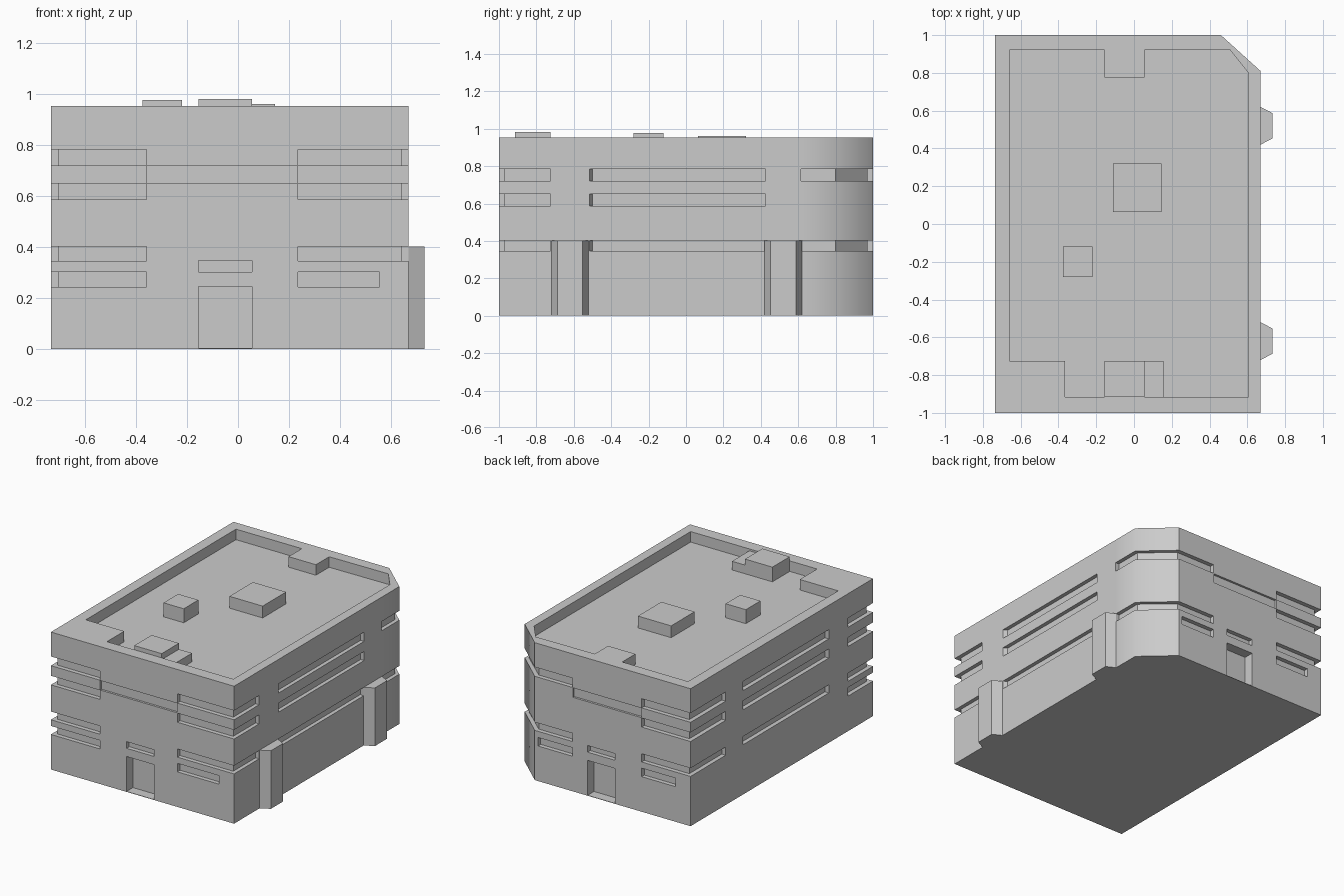
import bpy, bmesh, math

cube = bpy.data.objects.get("Cube")
if cube:
    bpy.data.objects.remove(cube, do_unlink=True)

concrete = bpy.data.materials.new("grey concrete")
concrete.use_nodes = True
GREY = (0.6, 0.6, 0.6, 1)
concrete.diffuse_color = GREY
concrete.node_tree.nodes["Principled BSDF"].inputs["Base Color"].default_value = GREY


def add_prism(bm, plan, z0, z1):
    """Extrude a plan outline between two heights."""
    base = bm.faces.new([bm.verts.new((x, y, z0)) for x, y in plan])
    top = bmesh.ops.extrude_face_region(bm, geom=[base])["geom"]
    for v in top:
        if isinstance(v, bmesh.types.BMVert):
            v.co.z = z1


def rect(x0, x1, y0, y1):
    return [(x0, y0), (x1, y0), (x1, y1), (x0, y1)]


def make(name, prisms):
    bm = bmesh.new()
    for plan, z0, z1 in prisms:
        add_prism(bm, plan, z0, z1)
    bmesh.ops.recalc_face_normals(bm, faces=bm.faces)
    mesh = bpy.data.meshes.new(name)
    bm.to_mesh(mesh)
    bm.free()
    mesh.materials.append(concrete)
    ob = bpy.data.objects.new(name, mesh)
    bpy.context.collection.objects.link(ob)
    return ob


# Main block with one chamfered corner
L, R = -0.735, 0.67
building = make("building", [([(L, -1), (R, -1), (R, 0.81), (0.46, 1), (L, 1)], 0, 0.953)])

# Window recess plans: corner wraps and long side strips
IL, IR, OUT, D = L + 0.03, R - 0.027, 0.9, 0.97
front_left = [(-OUT, -1.1), (-0.36, -1.1), (-0.36, -D), (IL, -D), (IL, -0.725), (-OUT, -0.725)]
front_right = [(0.235, -1.1), (OUT, -1.1), (OUT, -0.725), (IR, -0.725), (IR, -D), (0.235, -D)]
back_left = [(-0.36, 1.1), (-OUT, 1.1), (-OUT, 0.615), (IL, 0.615), (IL, D), (-0.36, D)]
back_right = [(OUT, 0.615), (OUT, 1.1), (0.17, 1.1), (0.17, D), (0.45, D), (IR, 0.8), (IR, 0.615)]
side_right = [(OUT, -0.515), (OUT, 0.425), (IR, 0.425), (IR, -0.5), (R, -0.515)]
side_left = rect(-OUT, IL, -0.515, 0.425)
corners = [front_left, front_right, back_left]
sides = [side_right, side_left]

cuts = []
for z0, z1, plans in (
        (0.72, 0.784, corners + sides + [back_right]),
        (0.587, 0.65, corners + sides),
        (0.345, 0.402, corners + sides + [back_right]),
        (0.243, 0.302, [front_left, rect(0.235, 0.555, -1.1, -D),
                        rect(-0.62, -0.36, D, 1.1), rect(0.17, 0.435, D, 1.1)])):
    cuts += [(plan, z0, z1) for plan in plans]

# Shallow panels between the window bands, doors and transoms
cuts.append((rect(-0.358, 0.233, -1.1, -0.985), 0.652, 0.718))
cuts.append((rect(-0.358, 0.168, 0.985, 1.1), 0.652, 0.718))
for s in (-1, 1):
    cuts.append((rect(-0.155, 0.055, *sorted((s * 0.93, s * 1.1))), 0.003, 0.245))
    cuts.append((rect(-0.155, 0.055, *sorted((s * D, s * 1.1))), 0.302, 0.348))

# Sunken roof deck
cuts.append(([(-0.66, 0.92), (-0.66, -0.725), (-0.365, -0.725), (-0.365, -0.915),
              (0.605, -0.915), (0.605, 0.8), (0.505, 0.925), (0.055, 0.92),
              (0.055, 0.775), (-0.155, 0.775), (-0.155, 0.92)], 0.88, 1.1))

cutter = make("cutter", cuts)
cutter.hide_render = True
mod = building.modifiers.new("recesses", "BOOLEAN")
mod.operation, mod.solver, mod.object = "DIFFERENCE", "EXACT", cutter
bpy.context.view_layer.objects.active = building
bpy.ops.object.modifier_apply(modifier=mod.name)
bpy.data.objects.remove(cutter, do_unlink=True)

# Soften only the long edge between the side wall and the chamfer
bm = bmesh.new()
bm.from_mesh(building.data)
bmesh.ops.bisect_plane(bm, geom=bm.verts[:] + bm.edges[:] + bm.faces[:],
                       plane_co=(0, 0.615, 0), plane_no=(0, 1, 0))
for f in bm.faces:
    f.smooth = True
for e in bm.edges:
    flat = len(e.link_faces) == 2 and e.calc_face_angle(0) < math.radians(1)
    corner = all(abs(v.co.x - R) < 0.002 and abs(v.co.y - 0.81) < 0.002 for v in e.verts)
    e.smooth = flat or corner
bm.to_mesh(building.data)
bm.free()

# Tapered buttresses on the side wall
for name, y in (("front_buttress", -0.62), ("back_buttress", 0.52)):
    make(name, [([(R - 0.02, y - 0.1), (R, y - 0.1), (0.733, y - 0.067),
                  (0.733, y + 0.067), (R, y + 0.1), (R - 0.02, y + 0.1)], 0, 0.403)])

# Rooftop units
for name, plan, top in (
        ("stair_housing", rect(-0.155, 0.055, -0.915, -0.725), 0.982),
        ("stair_annex", rect(0.055, 0.155, -0.915, -0.725), 0.94),
        ("small_roof_unit", rect(-0.375, -0.22, -0.28, -0.12), 0.977),
        ("large_roof_unit", rect(-0.11, 0.145, 0.063, 0.32), 0.962)):
    make(name, [(plan, 0.87, top)])
